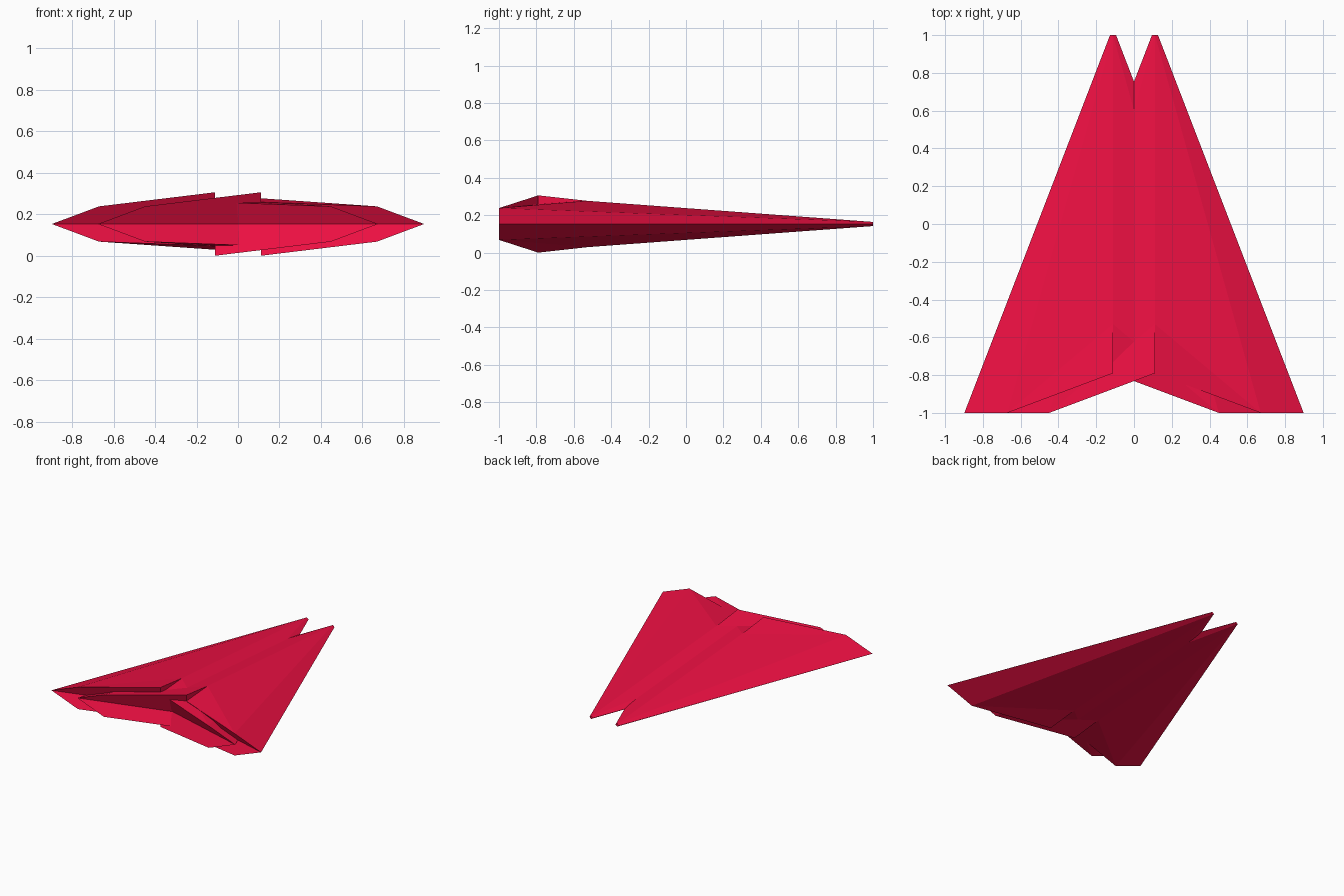
import bpy, bmesh

if "Cube" in bpy.data.objects:
    bpy.data.objects.remove(bpy.data.objects["Cube"])

ZC = 0.153          # height of the flat mid-plane

red = bpy.data.materials.new("hull_red")
red.diffuse_color = (0.85, 0.005, 0.055, 1)
red.use_nodes = True
red.node_tree.nodes["Principled BSDF"].inputs["Base Color"].default_value = red.diffuse_color


def quarter(bm, sx, sz):
    """One quarter of a hull; opposite diagonal quarters are deep, the others shallow."""
    depth = 0.153 if sx * sz < 0 else 0.106

    def p(x, y, z):
        return bm.verts.new((sx * x, y, ZC + sz * z))

    def face(*pts):
        bm.faces.new([p(*q) for q in pts])

    nose, nose_side = (0, 1, 0.011), (0.016, 1, 0)
    ridge, ridge_end = (0, -0.53, 0.124), (0, -0.79, depth)
    shoulder, wing_tip = (0.56, -1, 0.085), (0.787, -1, 0)
    notch = (0, -0.77, 0)
    face(nose, ridge, shoulder)                    # main top plane
    face(ridge, ridge_end, shoulder)               # tail plane
    face(nose, shoulder, wing_tip, nose_side)      # outer bevel
    face(shoulder, ridge_end, notch, wing_tip)     # concave rear
    face(nose, nose_side, (0, 1, 0))               # blunt nose


def dart(name, x):
    bm = bmesh.new()
    for sx in (-1, 1):
        for sz in (-1, 1):
            quarter(bm, sx, sz)
    # step walls between the deep and shallow halves
    for sz in (-1, 1):
        pts = [(-0.53, 0.124), (-0.79, 0.153), (-0.77, 0), (-0.79, 0.106)]
        v = [bm.verts.new((0, y, ZC + sz * z)) for y, z in pts]
        bm.faces.new((v[0], v[1], v[3]))
        bm.faces.new((v[1], v[2], v[3]))
    bmesh.ops.remove_doubles(bm, verts=bm.verts, dist=0.0005)
    bmesh.ops.recalc_face_normals(bm, faces=bm.faces)
    mesh = bpy.data.meshes.new(name)
    bm.to_mesh(mesh)
    bm.free()
    mesh.materials.append(red)
    ob = bpy.data.objects.new(name, mesh)
    ob.location.x = x
    bpy.context.collection.objects.link(ob)


# two identical overlapping dart hulls
dart("left_hull", -0.111)
dart("right_hull", 0.111)
